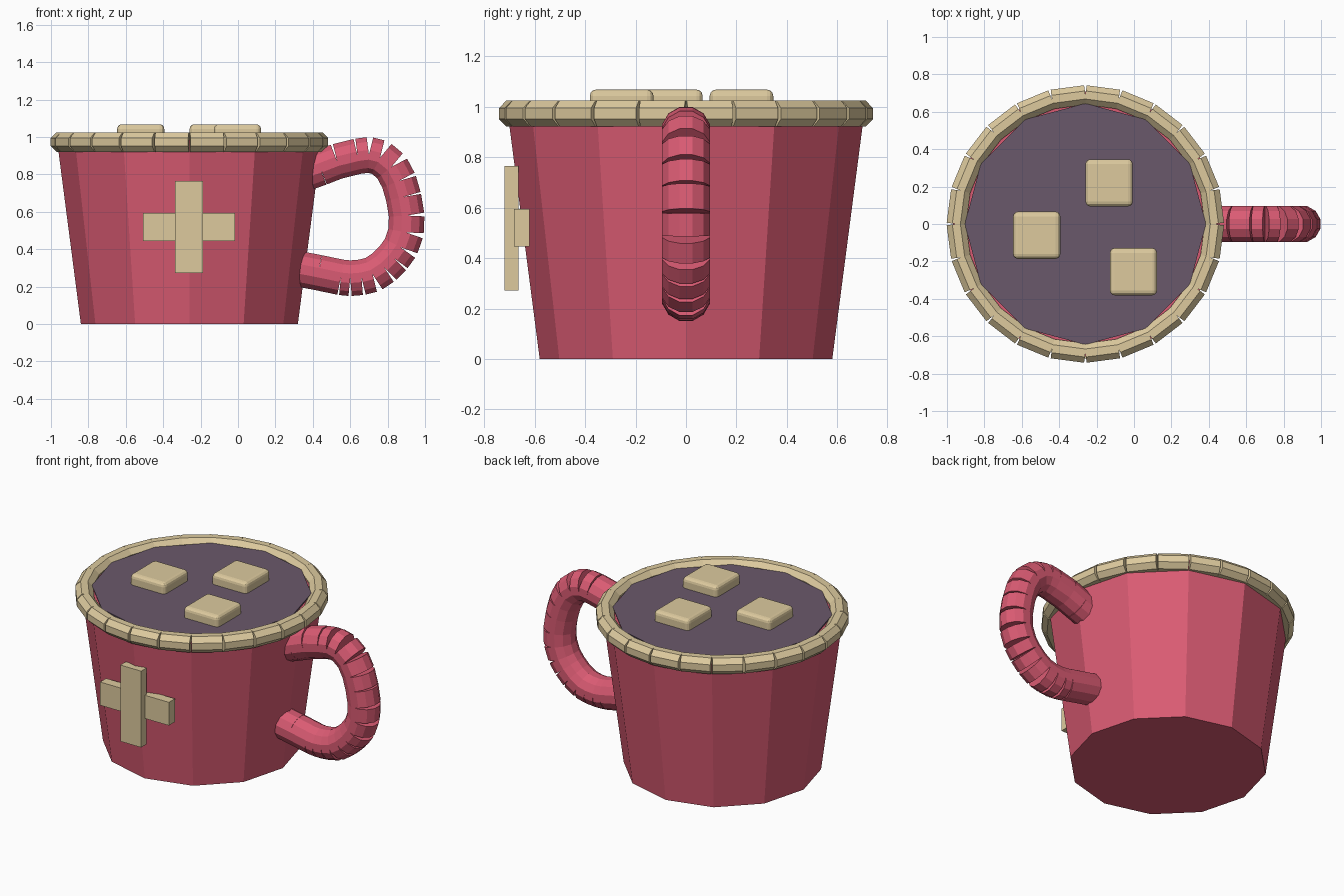
import bpy, bmesh, math
from mathutils import Vector

if "Cube" in bpy.data.objects:
    bpy.data.objects.remove(bpy.data.objects["Cube"])

CX = -0.26  # centre of the cup


def material(name, rgb):
    m = bpy.data.materials.new(name)
    lin = [(c / 255 / 12.92) if c < 11 else ((c / 255 + 0.055) / 1.055) ** 2.4 for c in rgb]
    m.diffuse_color = (*lin, 1)
    m.use_nodes = True
    m.node_tree.nodes["Principled BSDF"].inputs["Base Color"].default_value = m.diffuse_color
    return m


PINK = material("rose_pink", (218, 91, 115))
CREAM = material("cream", (221, 202, 158))
COCOA = material("dusky_purple", (106, 89, 107))


def finish(name, bm, mat):
    me = bpy.data.meshes.new(name)
    bm.normal_update()
    bm.to_mesh(me)
    bm.free()
    me.materials.append(mat)
    ob = bpy.data.objects.new(name, me)
    bpy.context.collection.objects.link(ob)
    return ob


def frustum(name, r0, r1, z0, z1, mat):
    """Twelve-sided closed frustum with a corner on +x."""
    bm = bmesh.new()
    rings = [[bm.verts.new((CX + r * math.cos(i * math.pi / 6), r * math.sin(i * math.pi / 6), z))
              for i in range(12)] for r, z in ((r0, z0), (r1, z1))]
    bm.faces.new(rings[0][::-1])
    bm.faces.new(rings[1])
    for i in range(12):
        j = (i + 1) % 12
        bm.faces.new((rings[0][i], rings[0][j], rings[1][j], rings[1][i]))
    return finish(name, bm, mat)


def segmented_tube(name, points, radius, sides, side_axis, mat):
    """Chain of separate straight prisms, so bends open into small wedges.
    side_axis(p, q) gives one cross-section axis of each prism."""
    bm = bmesh.new()
    for p, q in zip(points, points[1:]):
        d = (q - p).normalized()
        u = side_axis(p, q)
        v = d.cross(u)
        rings = []
        for c in (p, q):
            ring = []
            for k in range(sides):
                a = 2 * math.pi * (k + 0.5) / sides
                r = radius / math.cos(math.pi / sides)
                ring.append(bm.verts.new(c + u * r * math.cos(a) + v * r * math.sin(a)))
            rings.append(ring)
        bm.faces.new(rings[0][::-1])
        bm.faces.new(rings[1])
        for k in range(sides):
            n = (k + 1) % sides
            bm.faces.new((rings[0][k], rings[0][n], rings[1][n], rings[1][k]))
    return finish(name, bm, mat)


def box(name, x, y, z, mat, bevel=0):
    """Box from (min, max) ranges, optionally bevelled."""
    bm = bmesh.new()
    bmesh.ops.create_cube(bm, size=1)
    for v in bm.verts:
        v.co = Vector([(r[0] + r[1]) / 2 + c * (r[1] - r[0]) for r, c in zip((x, y, z), v.co)])
    if bevel:
        bmesh.ops.bevel(bm, geom=bm.edges[:], offset=bevel, segments=3, profile=0.5, affect='EDGES')
    return finish(name, bm, mat)


# Cup and drink
frustum("cup_body", 0.58, 0.708, 0, 0.985, PINK)
frustum("drink_surface", 0.63, 0.645, 0.95, 1.0, COCOA)

# Rim of 24 short pieces
rim = [Vector((CX + 0.69 * math.cos(i * math.pi / 12), 0.69 * math.sin(i * math.pi / 12), 0.973))
       for i in range(25)]
segmented_tube("rim", rim, 0.052, 8, lambda p, q: Vector((0, 0, 1)), CREAM)

# Handle, from the upper joint round to the lower joint
path = [(.30, .785), (.44, .835), (.53, .87), (.64, .897), (.70, .905), (.76, .89), (.82, .84),
        (.86, .765), (.885, .68), (.902, .58), (.898, .49), (.87, .41), (.83, .355), (.78, .305),
        (.72, .265), (.66, .25), (.60, .245), (.55, .25), (.43, .275), (.30, .30)]
segmented_tube("handle", [Vector((x, 0, z)) for x, z in path], 0.095, 12,
               lambda p, q: Vector((0, 1, 0)), PINK)

# Cross on the front
box("cross_upright", (-.337, -.188), (-.72, -.665), (.272, .765), CREAM)
box("cross_bar", (-.508, -.017), (-.682, -.62), (.445, .595), CREAM)

# Floating marshmallows
for i, (x, y) in enumerate(((-.133, .22), (-.52, -.06), (-.003, -.255))):
    box(f"marshmallow_{i + 1}", (x - .126, x + .126), (y - .126, y + .126), (.95, 1.068), CREAM, .025)
